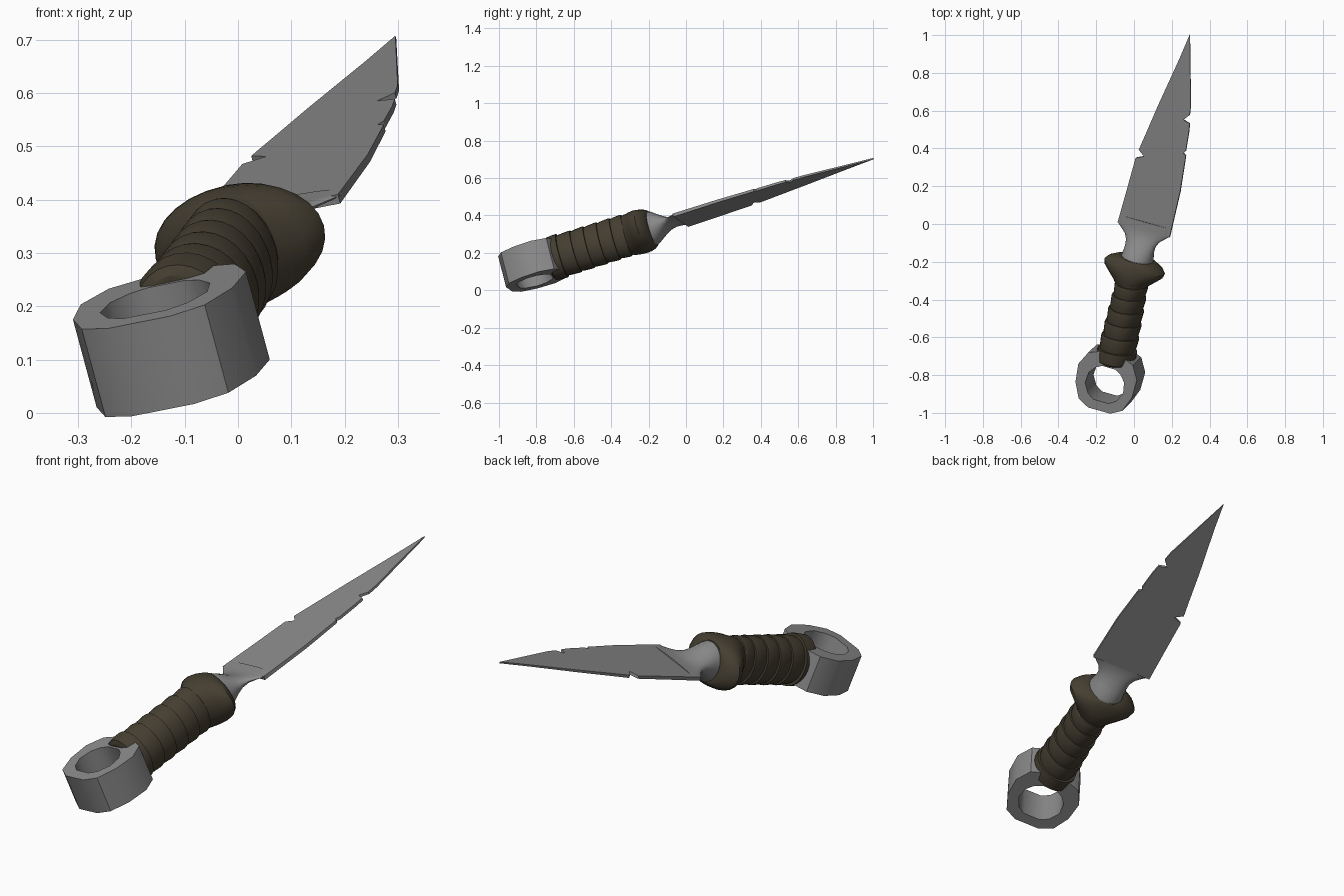
import bpy, bmesh, math
from mathutils import Vector, Matrix

if "Cube" in bpy.data.objects:
    bpy.data.objects.remove(bpy.data.objects["Cube"])

# Tilted frame: local x = width, y = along the blade, z = thickness
d = Vector((0.22, 1, 0.315)).normalized()
n = Vector((-0.27, -0.256, 1)).normalized()
u = d.cross(n)
FRAME = Matrix.Translation((0, 0, 0.368)) @ Matrix((u, d, n)).transposed().to_4x4()


def material(name, color):
    m = bpy.data.materials.new(name)
    m.diffuse_color = (*color, 1)
    m.use_nodes = True
    m.node_tree.nodes["Principled BSDF"].inputs["Base Color"].default_value = m.diffuse_color
    return m


STEEL = material("grey steel", (0.25, 0.25, 0.25))
WRAP = material("brown wrap", (0.060, 0.049, 0.031))


def finish(name, bm, mat, angle=30):
    bmesh.ops.recalc_face_normals(bm, faces=bm.faces)
    bm.transform(FRAME)
    mesh = bpy.data.meshes.new(name)
    bm.to_mesh(mesh)
    bm.free()
    mesh.materials.append(mat)
    ob = bpy.data.objects.new(name, mesh)
    bpy.context.collection.objects.link(ob)
    bpy.ops.object.select_all(action='DESELECT')
    bpy.context.view_layer.objects.active = ob
    ob.select_set(True)
    bpy.ops.object.shade_smooth_by_angle(angle=math.radians(angle))
    return ob


def loft(name, rows, mat, cx, cz, segs=28, tilt=0.0):
    """Elliptical sections (position, half width, half height) along the axis."""
    bm = bmesh.new()
    rings = []
    for s, a, b in rows:
        ring = []
        for i in range(segs):
            t = 2 * math.pi * i / segs
            x, z = a * math.cos(t), b * math.sin(t)
            ring.append(bm.verts.new((cx + x, s + tilt * x, cz + z)))
        rings.append(ring)
    for r0, r1 in zip(rings, rings[1:]):
        for i in range(segs):
            j = (i + 1) % segs
            bm.faces.new((r0[i], r0[j], r1[j], r1[i]))
    bm.faces.new(rings[0])
    bm.faces.new(rings[-1])
    return finish(name, bm, mat)


# Blade: chipped outline, thinner toward the tip and the edges
left = [(-.087, -.014), (-.077, .161), (-.067, .357), (-.024, .378), (-.060, .405),
        (-.043, .493), (-.009, .675), (.048, .95)]
right = [(.162, .72), (.168, .667), (.140, .632), (.178, .621), (.184, .569), (.189, .469),
         (.180, .453), (.195, .443), (.207, .242), (.204, -.016)]
outline = left + [(.075, 1.097)] + right
bm = bmesh.new()
sides = []
for sign in (1, -1):
    sides.append([bm.verts.new((x, s, sign * (.009 - .005 * max(0, s)))) for x, s in outline])
    bm.faces.new(sides[-1])
for i in range(len(outline)):
    j = (i + 1) % len(outline)
    bm.faces.new((sides[0][i], sides[0][j], sides[1][j], sides[1][i]))
finish("blade", bm, STEEL)

# Neck: round at the grip, flattening into the blade
loft("neck", [(-.24, .088, .100), (-.19, .088, .098), (-.16, .084, .088), (-.125, .080, .062),
              (-.09, .082, .036), (-.06, .096, .021), (-.035, .122, .013), (-.012, .146, .010),
              (.03, .140, .0085)], STEEL, .059, .005)

# Grip: overlapping wrapped bands with a small lip at each step
rows = [(-.765, .075, .100), (-.755, .096, .117), (-.715, .106, .121), (-.69, .104, .121)]
edges = [-.69, -.61, -.535, -.46, -.385, -.32]
for k, (s0, s1) in enumerate(zip(edges, edges[1:])):
    a = .099 - .003 * k
    rows += [(s0 + .001, a - .007, .110), (s0 + .02, a - .003, .114),
             (s1 - .01, a + .001, .117), (s1, a - .001, .115)]
rows += [(-.318, .086, .108), (-.30, .096, .111)]
loft("grip", rows, WRAP, .060, .010, tilt=.06)

# Guard: flared wrap swelling sideways
loft("guard", [(-.325, .084, .104), (-.305, .098, .113), (-.27, .135, .117), (-.245, .160, .117),
               (-.222, .167, .113), (-.20, .150, .108), (-.182, .115, .102), (-.175, .092, .096)],
     WRAP, .054, .008)

# Pommel: faceted ring with a rounded hole
half = [(.062, -1.018), (.122, -.985), (.158, -.900), (.164, -.800), (.125, -.725), (.062, -.700)]
outer = half + [(-x, s) for x, s in reversed(half)]
bm = bmesh.new()
loops = []
for w in (.098, -.078):
    for k in (0, 1):
        loop = []
        for x, s in outer:
            if k:
                t = math.atan2(s + .872, x)
                x, s = .108 * math.cos(t), -.872 + .103 * math.sin(t)
            loop.append(bm.verts.new((x + .052, s, w)))
        loops.append(loop)
top_out, top_in, bot_out, bot_in = loops
for p, q in ((top_out, top_in), (top_in, bot_in), (bot_in, bot_out), (bot_out, top_out)):
    for i in range(len(outer)):
        j = (i + 1) % len(outer)
        bm.faces.new((p[i], p[j], q[j], q[i]))
finish("pommel_ring", bm, STEEL, 35)
